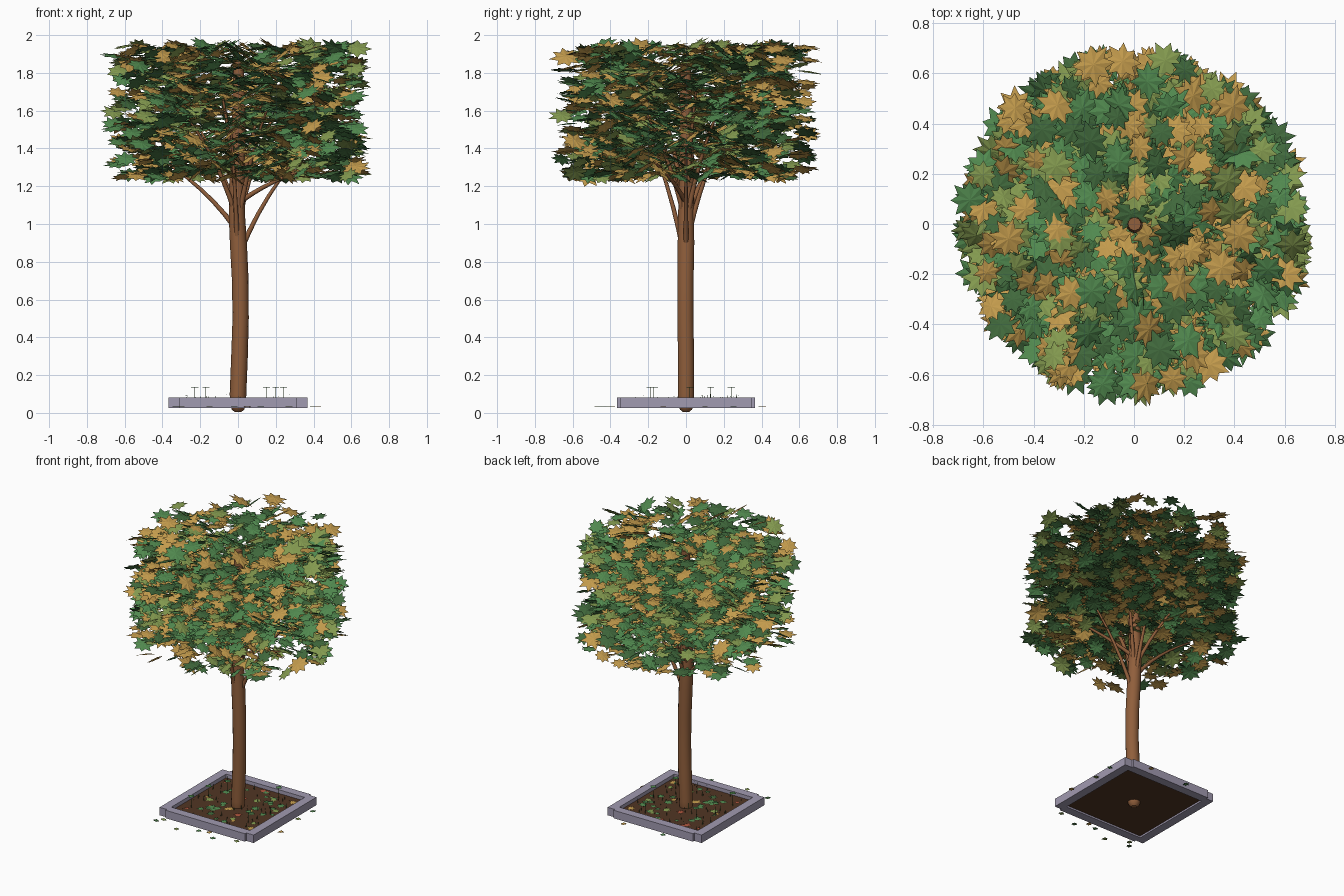
import bpy, bmesh, math, random
from mathutils import Vector, Matrix

if "Cube" in bpy.data.objects:
    bpy.data.objects.remove(bpy.data.objects["Cube"])

random.seed(7)


def material(name, r, g, b):
    m = bpy.data.materials.new(name)
    m.diffuse_color = [(c / 255) ** 2.2 for c in (r, g, b)] + [1]
    m.use_nodes = True
    m.node_tree.nodes["Principled BSDF"].inputs["Base Color"].default_value = m.diffuse_color
    return m


BARK = material("bark", 143, 95, 62)
STONE = material("stone", 160, 153, 175)
SOIL = material("soil", 82, 56, 40)
STEM = material("stem", 70, 100, 55)
LEAVES = [material("leaf_dark", 66, 104, 62), material("leaf_green", 82, 136, 80),
          material("leaf_olive", 130, 152, 80), material("leaf_gold", 194, 154, 78),
          material("leaf_red", 170, 84, 62)]


def finish(name, bm, mats):
    me = bpy.data.meshes.new(name)
    bm.to_mesh(me)
    bm.free()
    for m in mats:
        me.materials.append(m)
    ob = bpy.data.objects.new(name, me)
    bpy.context.collection.objects.link(ob)
    return ob


def box(name, centre, size, mat):
    bm = bmesh.new()
    bmesh.ops.create_cube(bm, size=1, matrix=Matrix.Translation(centre) @ Matrix.Diagonal((*size, 1)))
    return finish(name, bm, [mat])


def add_tube(bm, points, sides):
    """Tapered tube through (x, y, z, radius) points."""
    pts = [Vector(p[:3]) for p in points]
    rings = []
    for i, p in enumerate(pts):
        d = (pts[min(i + 1, len(pts) - 1)] - pts[max(i - 1, 0)]).normalized()
        q = Vector((0, 0, 1)).rotation_difference(d)
        rings.append([bm.verts.new(p + q @ Vector((math.cos(a), math.sin(a), 0)) * points[i][3])
                      for a in (2 * math.pi * k / sides for k in range(sides))])
    for r0, r1 in zip(rings, rings[1:]):
        for k in range(sides):
            n = (k + 1) % sides
            bm.faces.new((r0[k], r0[n], r1[n], r1[k])).smooth = True
    bm.faces.new(rings[0][::-1])
    bm.faces.new(rings[-1])


def add_leaf(bm, mat, size, matrix, tips=8):
    """Star-shaped leaf with a slightly raised centre."""
    rim = []
    for k in range(tips * 2):
        a = math.pi * k / tips
        r = size * (random.uniform(0.86, 1.1) if k % 2 == 0 else 0.6)
        rim.append(bm.verts.new(matrix @ Vector((r * math.cos(a), r * math.sin(a), 0))))
    mid = bm.verts.new(matrix @ Vector((0, 0, size * 0.1)))
    for k in range(tips * 2):
        bm.faces.new((mid, rim[k], rim[(k + 1) % (tips * 2)])).material_index = mat


# Stone planter edging
for s, side in ((-1, "front"), (1, "back")):
    box(side + "_curb", (0, s * 0.335, 0.053), (0.62, 0.06, 0.056), STONE)
for s, side in ((-1, "left"), (1, "right")):
    box(side + "_curb", (s * 0.337, 0, 0.053), (0.06, 0.70, 0.056), STONE)
box("soil_bed", (0, 0, 0.046), (0.62, 0.62, 0.018), SOIL)

# Gently bowed trunk with rounded foot
bm = bmesh.new()
add_tube(bm, [(0, 0, 0.005, 0.018), (0, 0, 0.018, 0.033), (0, 0, 0.04, 0.042), (0, 0, 0.1, 0.044),
              (0.008, 0, 0.3, 0.044), (0.014, -0.003, 0.5, 0.043), (0.012, -0.003, 0.7, 0.044),
              (0.002, 0, 0.9, 0.045), (-0.006, 0, 1.05, 0.043), (-0.006, 0.003, 1.2, 0.041),
              (0.003, 0.002, 1.45, 0.037), (0.005, -0.002, 1.65, 0.034), (0.002, 0, 1.86, 0.026)], 14)
finish("trunk", bm, [BARK])

# Branches fanning up into the crown: azimuth, start height, reach, top height
bm = bmesh.new()
for az, z0, reach, z1 in ((0, 0.86, 0.34, 1.4), (175, 0.98, 0.42, 1.36), (40, 1.05, 0.25, 1.6),
                          (85, 0.95, 0.22, 1.55), (130, 1.05, 0.3, 1.5), (215, 1.05, 0.3, 1.55),
                          (260, 0.86, 0.2, 1.5), (305, 1.05, 0.25, 1.6), (340, 1.12, 0.45, 1.32),
                          (240, 1.12, 0.18, 1.75), (20, 1.15, 0.14, 1.7)):
    a = math.radians(az)
    path = []
    for i in range(7):
        t = i / 6
        r = 0.015 + reach * (0.75 * t + 0.25 * t * t)
        z = z0 + (z1 - z0) * (1.15 * t - 0.15 * t * t)
        path.append((r * math.cos(a), r * math.sin(a), z, 0.014 - 0.008 * t))
    add_tube(bm, path, 8)
finish("branches", bm, [BARK])

# Drum-shaped crown of leaves, each rolled about its outward axis
bm = bmesh.new()
COUNT = 1400
for i in range(COUNT):
    a = i * 2.399963 + random.uniform(-0.2, 0.2)
    r = 0.02 + 0.645 * random.random() ** 0.55
    z = 1.245 + 0.705 * ((i * 0.7548777 + random.uniform(-0.02, 0.02)) % 1)
    m = (Matrix.Translation((r * math.cos(a), r * math.sin(a), z)) @ Matrix.Rotation(a, 4, 'Z')
         @ Matrix.Rotation(random.uniform(-0.7, 0.7), 4, 'X')
         @ Matrix.Rotation(random.uniform(-0.22, 0.22), 4, 'Y')
         @ Matrix.Rotation(random.uniform(0, 6.3), 4, 'Z'))
    add_leaf(bm, random.choices(range(4), (3, 4, 3, 4))[0], random.uniform(0.056, 0.086), m)
finish("crown_leaves", bm, LEAVES)

# Small fallen leaves on the bed and around the curb
bm = bmesh.new()
for i in range(50):
    x, y = random.uniform(-0.28, 0.28), random.uniform(-0.28, 0.28)
    if math.hypot(x, y) > 0.07:
        m = Matrix.Translation((x, y, 0.06)) @ Matrix.Rotation(random.uniform(0, 6), 4, 'Z')
        add_leaf(bm, random.choice((0, 1, 1, 2, 3, 4)), random.uniform(0.016, 0.034), m, 6)
for x, y in ((-0.33, -0.44), (-0.15, -0.47), (-0.02, -0.41), (0.12, -0.45), (0.27, -0.4), (0.42, -0.12),
             (0.4, 0.1), (0.41, 0.25), (0.2, 0.41), (-0.1, 0.4), (-0.3, -0.4), (0.05, -0.39)):
    add_leaf(bm, random.randrange(5), 0.022, Matrix.Translation((x, y, 0.032)), 6)
finish("fallen_leaves", bm, LEAVES)

# Grass blades
bm = bmesh.new()
for i in range(60):
    x, y = random.uniform(-0.28, 0.28), random.uniform(-0.28, 0.28)
    a, h = random.uniform(0, 6.3), random.uniform(0.03, 0.05)
    dx, dy = 0.003 * math.cos(a), 0.003 * math.sin(a)
    bm.faces.new([bm.verts.new(v) for v in ((x - dx, y - dy, 0.052), (x + dx, y + dy, 0.052),
                                            (x + dy * 2, y - dx * 2, 0.052 + h))])
finish("grass", bm, [STEM])

# Little seedlings with flat leaf tops
bm = bmesh.new()
for x, y in ((-0.23, -0.19), (-0.17, 0.13), (0.15, 0.24), (0.2, -0.17), (0.24, 0.02), (-0.23, 0.0)):
    add_tube(bm, [(x, y, 0.05, 0.002), (x, y, 0.135, 0.0015)], 5)
    add_leaf(bm, 1, 0.026, Matrix.Translation((x, y, 0.135)), 4)
finish("seedlings", bm, [STEM, LEAVES[1]])
